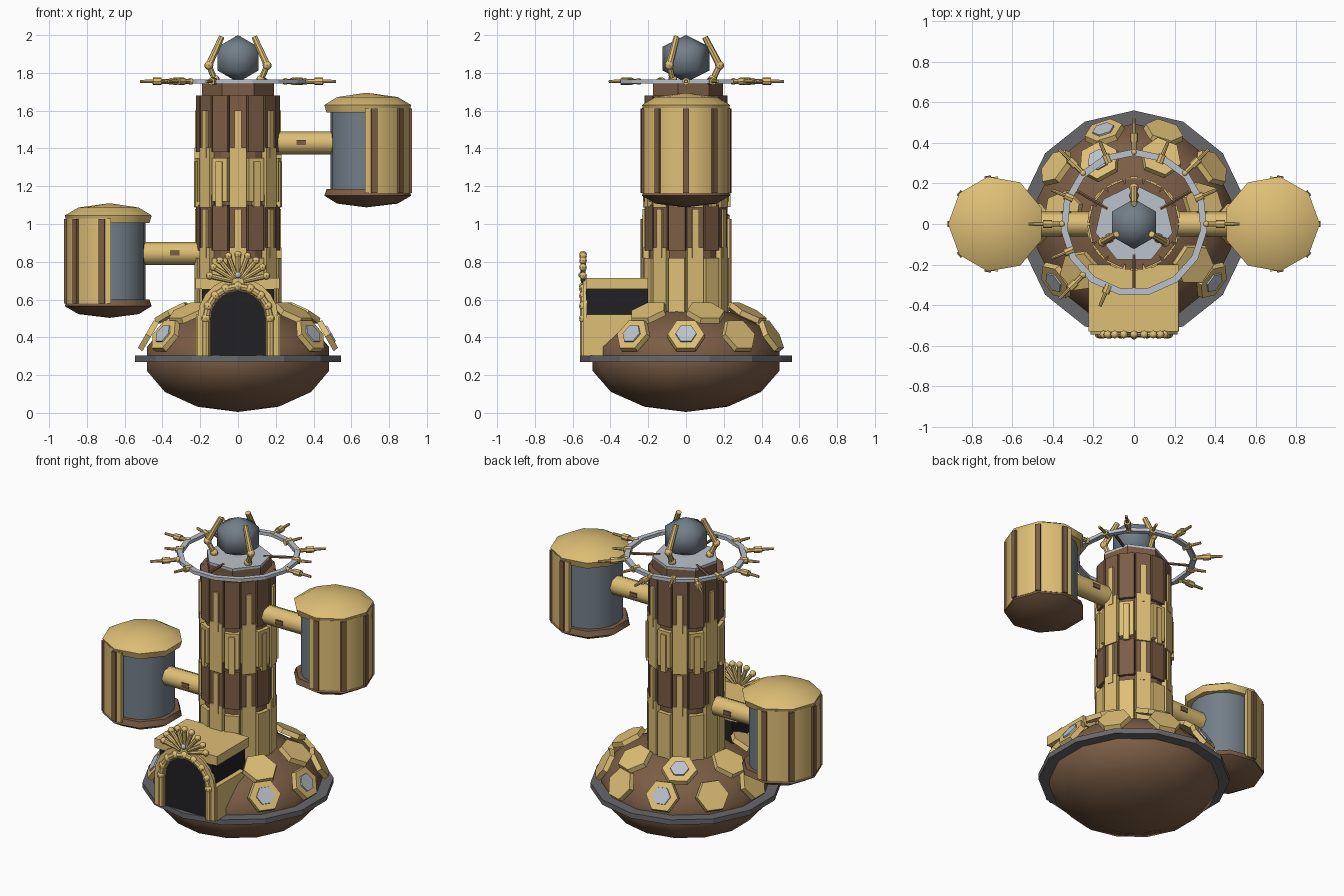
import bpy, bmesh, math
from math import sin, cos, pi, radians
from mathutils import Matrix, Vector

if "Cube" in bpy.data.objects:
    bpy.data.objects.remove(bpy.data.objects["Cube"])


def material(name, rgb):
    m = bpy.data.materials.new(name)
    m.diffuse_color = (*rgb, 1)
    m.use_nodes = True
    m.node_tree.nodes["Principled BSDF"].inputs["Base Color"].default_value = m.diffuse_color
    return m


TAN = material("tan", (0.73, 0.52, 0.18))
BROWN = material("brown", (0.2, 0.11, 0.06))
STEEL = material("steel", (0.17, 0.21, 0.25))
PALE = material("pale_grey", (0.5, 0.54, 0.6))
RIM = material("rim_grey", (0.14, 0.14, 0.15))
DARK = material("dark", (0.015, 0.015, 0.018))


def finish(name, bm, mat, smooth=None):
    bmesh.ops.recalc_face_normals(bm, faces=bm.faces)
    me = bpy.data.meshes.new(name)
    bm.to_mesh(me)
    bm.free()
    me.materials.append(mat)
    ob = bpy.data.objects.new(name, me)
    bpy.context.collection.objects.link(ob)
    if smooth:
        bpy.ops.object.select_all(action='DESELECT')
        ob.select_set(True)
        bpy.context.view_layer.objects.active = ob
        bpy.ops.object.shade_smooth_by_angle(angle=radians(smooth))
    return ob


def lathe(name, profile, n, mat, at=(0, 0, 0), start=90, closed=False, angles=None, smooth=None):
    """Spin (radius, z) points about z; angles gives a partial turn."""
    bm = bmesh.new()
    full = angles is None
    angles = angles or [start + 360 * i / n for i in range(n)]
    cols = [[bm.verts.new((at[0] + r * cos(radians(a)), at[1] + r * sin(radians(a)), at[2] + z))
             for r, z in profile] for a in angles]
    m = len(profile)
    for i in range(len(cols) if full else len(cols) - 1):
        a, b = cols[i], cols[(i + 1) % len(cols)]
        for j in range(m if closed else m - 1):
            k = (j + 1) % m
            bm.faces.new((a[j], b[j], b[k], a[k]))
    if not full:
        bm.faces.new(cols[0])
        bm.faces.new(cols[-1])
    bmesh.ops.remove_doubles(bm, verts=bm.verts, dist=1e-5)
    return finish(name, bm, mat, smooth)


def block(bm, ang, r, z0, z1, w, t, at=(0, 0)):
    """Upright board facing outward at an angle."""
    m = (Matrix.Translation((at[0], at[1], 0)) @ Matrix.Rotation(radians(ang), 4, 'Z')
         @ Matrix.Translation((r, 0, (z0 + z1) / 2)) @ Matrix.Diagonal((t, w, z1 - z0, 1)))
    bmesh.ops.create_cube(bm, size=1, matrix=m)


def box(name, x, y, z, mat):
    bm = bmesh.new()
    c = Matrix.Translation([(p[0] + p[1]) / 2 for p in (x, y, z)])
    bmesh.ops.create_cube(bm, size=1, matrix=c @ Matrix.Diagonal([p[1] - p[0] for p in (x, y, z)] + [1]))
    return finish(name, bm, mat)


def rod(bm, p, q, r1, r2=None, n=8):
    p, q = Vector(p), Vector(q)
    d = q - p
    m = Matrix.Translation((p + q) / 2) @ d.to_track_quat('Z', 'Y').to_matrix().to_4x4()
    bmesh.ops.create_cone(bm, cap_ends=True, segments=n, radius1=r1, radius2=r2 or r1, depth=d.length, matrix=m)


def ball(bm, p, r):
    bmesh.ops.create_uvsphere(bm, u_segments=8, v_segments=6, radius=r, matrix=Matrix.Translation(p))


def polar(r, a, z):
    return (r * cos(radians(a)), r * sin(radians(a)), z)


# Base: flattened hull and rim
hull = [(0.508 * sin(pi * i / 7), 0.286 - 0.281 * cos(pi * i / 7)) for i in range(8)]
lathe("base_hull", hull, 14, BROWN, smooth=50)
lathe("base_rim", [(0.45, 0.27), (0.56, 0.27), (0.56, 0.303), (0.45, 0.303)], 14, RIM, closed=True)

# Hexagonal plates on the dome, some with windows
plates, panes = bmesh.new(), bmesh.new()
rows = [(0.475, 0.41, 30, 0.102, [-36, 0, 36, 72, 108, 144, 180, 216], (-36, 0, 108, 216)),
        (0.355, 0.53, 62, 0.108, [-34, 17, 68, 119, 170, 221], (119,))]
for r, z, tilt, size, angs, windows in rows:
    for a in angs:
        m = (Matrix.Translation(polar(r, a, z)) @ Matrix.Rotation(radians(a), 4, 'Z')
             @ Matrix.Rotation(radians(90 - tilt), 4, 'Y'))
        bmesh.ops.create_cone(plates, cap_ends=True, segments=6, radius1=size, radius2=size * 0.95, depth=0.03,
                              matrix=m @ Matrix.Rotation(pi / 2, 4, 'Z') @ Matrix.Rotation(pi / 2, 4, 'Z'))
        if a in windows:
            bmesh.ops.create_cone(panes, cap_ends=True, segments=6, radius1=0.06, radius2=0.055, depth=0.03,
                                  matrix=m @ Matrix.Translation((0, 0, 0.008)))
finish("dome_plates", plates, TAN)
finish("dome_windows", panes, PALE)

# Tower: core, staggered board tiers, battens, cap
lathe("tower_core", [(0, 0.45), (0.205, 0.45), (0.205, 1.68), (0, 1.68)], 14, BROWN)
tan_b, brown_b, battens = bmesh.new(), bmesh.new(), bmesh.new()
step = 360 / 14
for i in range(14):
    a, up = 90 + i * step, (i % 2) * 0.055
    for z0, z1 in ((0.5, 0.82), (1.12, 1.35)):
        block(tan_b, a, 0.212, z0 - up * 0.6, z1 + up, 0.088, 0.03)
    for z0, z1 in ((0.86, 1.1), (1.38, 1.68)):
        block(brown_b, a, 0.206, z0, z1 + (up if z1 < 1.2 else 0), 0.09, 0.026)
    if i % 2:
        for z0, z1 in ((0.82, 1.08), (1.35, 1.6)):
            block(battens, a, 0.217, z0, z1, 0.036, 0.026)
    else:
        block(battens, a, 0.222, 1.09, 1.33, 0.036, 0.026)
finish("tower_tan_boards", tan_b, TAN)
finish("tower_brown_boards", brown_b, BROWN)
finish("tower_battens", battens, TAN)
lathe("tower_cap", [(0, 1.66), (0.195, 1.66), (0.195, 1.74), (0, 1.74)], 7, BROWN)
lathe("tower_top_plate", [(0, 1.74), (0.195, 1.74), (0.195, 1.755), (0, 1.755)], 7, PALE)

# Top orb and three claws
lathe("orb", [(0, 1.75), (0.124, 1.812), (0.124, 1.938), (0, 2.0)], 6, STEEL, smooth=70)
claws = bmesh.new()
for a in (90, 210, 330):
    base, knee, tip = polar(0.135, a, 1.75), polar(0.178, a, 1.84), polar(0.1, a, 1.99)
    rod(claws, base, knee, 0.016)
    rod(claws, knee, tip, 0.019, 0.016)
    ball(claws, knee, 0.024)
    ball(claws, polar(0.14, a, 1.765), 0.024)
finish("claws", claws, TAN, 40)

# Halo ring, spokes, spikes
lathe("halo", [(0.33, 1.745), (0.363, 1.745), (0.363, 1.766), (0.33, 1.766)], 15, PALE, at=(0, 0.007, 0), closed=True)
spokes, spikes = bmesh.new(), bmesh.new()
for a in (-90, 30, 150):
    rod(spokes, polar(0.15, a, 1.753), polar(0.345, a, 1.753), 0.009, n=6)
for i in range(12):
    a, z = 22.5 * i, 1.755
    end = 0.44 if i % 2 else 0.52
    mid = end - 0.07
    ball(spikes, polar(0.355, a, z), 0.018)
    rod(spikes, polar(0.34, a, z), polar(mid, a, z), 0.013)
    rod(spikes, polar(mid - 0.045, a, z), polar(mid, a, z), 0.02)
    rod(spikes, polar(mid, a, z), polar(end, a, z), 0.01, 0.008)
finish("halo_spokes", spokes, BROWN)
finish("halo_spikes", spikes, TAN, 40)

# Side pods: arm, drum, half shell, battens, lid, bowl
for side, s, face, dz in (("right", 1, 0, 0), ("left", -1, 180, -0.585)):
    at = (s * 0.68, 0, dz)
    arm = bmesh.new()
    rod(arm, (s * 0.18, 0, 1.43 + dz), (s * 0.53, 0, 1.43 + dz), 0.061, n=8)
    finish(side + "_pod_arm", arm, TAN, 50)
    box(side + "_arm_stud", sorted((s * 0.31, s * 0.36)), (-0.063, 0.063), (1.417 + dz, 1.444 + dz), BROWN)
    lathe(side + "_pod_drum", [(0, 1.13), (0.19, 1.13), (0.19, 1.61), (0, 1.61)], 18, STEEL, at, face, smooth=40)
    lathe(side + "_pod_shell", [(0.205, 1.165), (0.234, 1.165), (0.234, 1.615), (0.205, 1.615)], 0, TAN, at,
          closed=True, angles=[face + d for d in (-92, -80, -40, 0, 40, 80, 92)], smooth=50)
    strips = bmesh.new()
    for d in (-80, -40, 0, 40, 80):
        block(strips, face + d, 0.23, 1.165 + dz, 1.612 + dz, 0.032, 0.022, at)
    finish(side + "_pod_strips", strips, BROWN)
    lathe(side + "_pod_lid", [(0, 1.59), (0.225, 1.59), (0.237, 1.63), (0.165, 1.672), (0, 1.695)],
          9, TAN, at, face, smooth=50)
    lathe(side + "_pod_bowl", [(0, 1.18), (0.225, 1.185), (0.237, 1.15), (0.165, 1.108), (0, 1.088)],
          9, BROWN, at, face, smooth=50)

# Porch: roof slab, side walls, dark passage
box("porch_roof", (-0.225, 0.22), (-0.53, -0.2), (0.655, 0.715), TAN)
box("porch_passage", (-0.19, 0.19), (-0.53, -0.2), (0.3, 0.656), DARK)
for side, s in (("right", 1), ("left", -1)):
    box(side + "_porch_wall", sorted((s * 0.18, s * 0.222)), (-0.53, -0.25), (0.3, 0.52), TAN)

# Arched door frame: flat band with a beaded moulding in front
arch = [(1, 0.3)] + [(cos(pi * i / 10), None) for i in range(11)] + [(-1, 0.3)]
band = bmesh.new()
pts = [(1, 0, 0.3)] + [(cos(pi * i / 10), sin(pi * i / 10), 0.5) for i in range(11)] + [(-1, 0, 0.3)]
prev = None
for cx, sz, z in pts:
    cur = [band.verts.new((r * cx, y, z + r * sz)) for r, y in
           ((0.145, -0.545), (0.215, -0.545), (0.215, -0.525), (0.145, -0.525))]
    if prev:
        for j in range(4):
            band.faces.new((prev[j], cur[j], cur[(j + 1) % 4], prev[(j + 1) % 4]))
    else:
        band.faces.new(cur)
    prev = cur
band.faces.new(prev)
finish("door_frame", band, TAN)
moulding = bmesh.new()
path = [(0.17, -0.54, 0.3)] + [(0.17 * cos(pi * i / 8), -0.54, 0.5 + 0.17 * sin(pi * i / 8))
                               for i in range(9)] + [(-0.17, -0.54, 0.3)]
for p, q in zip(path, path[1:]):
    rod(moulding, p, q, 0.02)
for p in path[1:-1]:
    ball(moulding, p, 0.026)
finish("door_moulding", moulding, TAN, 40)

# Fan crest above the door
fan, gem = bmesh.new(), bmesh.new()
for i in range(9):
    a = radians(14 + 19 * i)
    end = (0.155 * cos(a), -0.545, 0.69 + 0.148 * sin(a))
    rod(fan, (0.03 * cos(a), -0.545, 0.69 + 0.03 * sin(a)), end, 0.012, 0.015)
    ball(fan, end, 0.02)
finish("door_fan", fan, TAN, 40)
ball(gem, (0, -0.552, 0.73), 0.018)
finish("door_gem", gem, PALE, 60)
